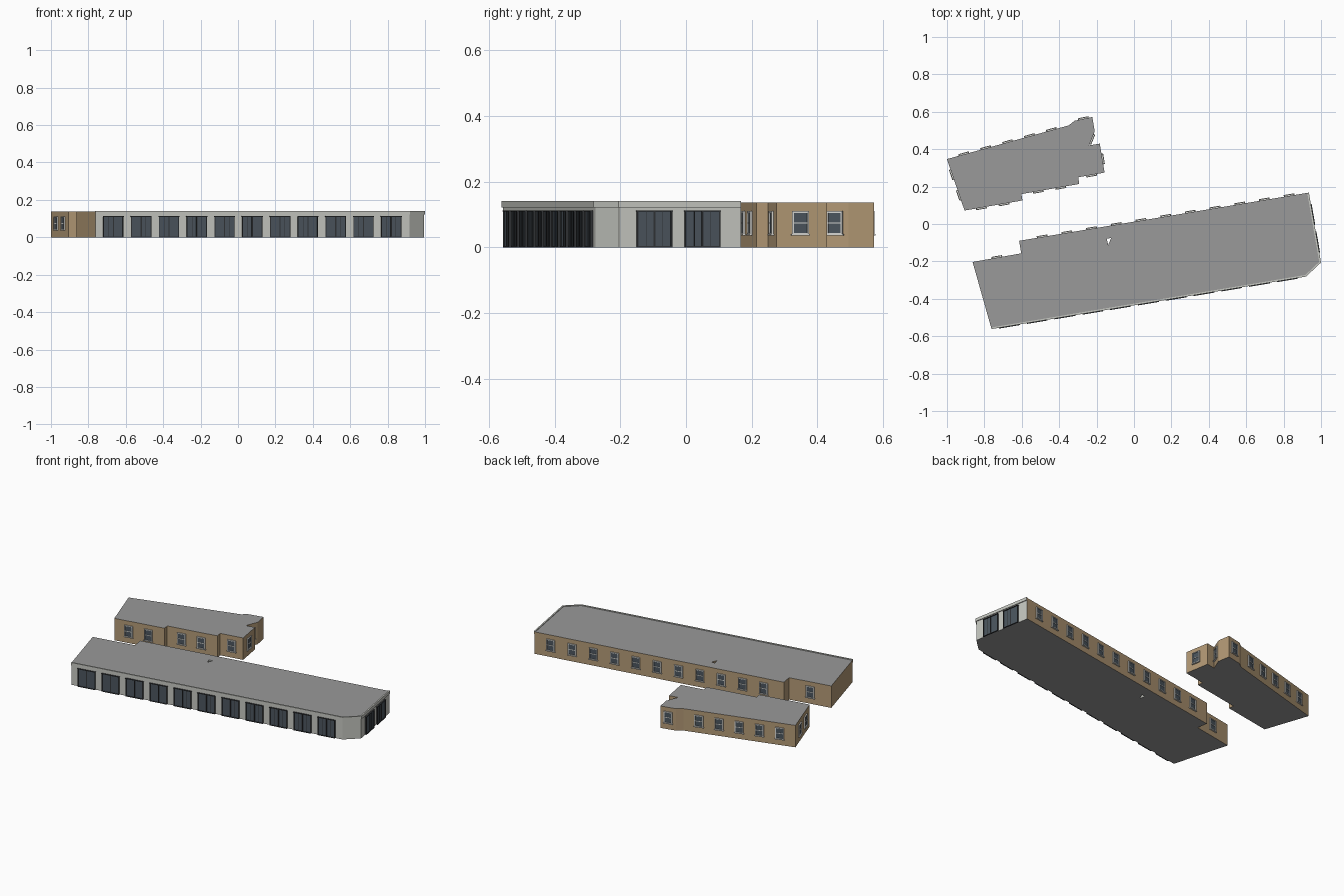
import bpy, bmesh
from mathutils import Vector, Matrix

if "Cube" in bpy.data.objects:
    bpy.data.objects.remove(bpy.data.objects["Cube"])


def material(name, rgb):
    m = bpy.data.materials.new(name)
    m.diffuse_color = (*rgb, 1)
    m.use_nodes = True
    m.node_tree.nodes["Principled BSDF"].inputs["Base Color"].default_value = m.diffuse_color
    return m


BRICK, STONE, ROOF, GLASS, DARK, WHITE = range(6)
MATS = [material("tan brick", (0.45, 0.32, 0.18)),
        material("pale stone", (0.56, 0.57, 0.53)),
        material("grey roof", (0.32, 0.32, 0.32)),
        material("blue grey glass", (0.07, 0.09, 0.11)),
        material("dark metal", (0.03, 0.033, 0.037)),
        material("white trim", (0.68, 0.68, 0.65))]


def finish(bm, name):
    me = bpy.data.meshes.new(name)
    bm.to_mesh(me)
    bm.free()
    for m in MATS:
        me.materials.append(m)
    ob = bpy.data.objects.new(name, me)
    bpy.context.collection.objects.link(ob)
    return ob


def offset(path, d):
    """Shift an open path to its left by d, with mitred corners."""
    pts = [Vector(p) for p in path]
    dirs = [(b - a).normalized() for a, b in zip(pts, pts[1:])]
    out = []
    for i, p in enumerate(pts):
        a, b = dirs[max(i - 1, 0)], dirs[min(i, len(dirs) - 1)]
        na, nb = Vector((-a.y, a.x)), Vector((-b.y, b.x))
        n = (na + nb).normalized()
        out.append(tuple(p + n * (d / n.dot(na))))
    return out


def block(name, loops, z0, z1, rule):
    """Extrude outline (first loop) with optional holes; colour by direction."""
    bm = bmesh.new()
    edges = []
    for loop in loops:
        vs = [bm.verts.new((x, y, z0)) for x, y in loop]
        edges += [bm.edges.new((vs[i], vs[(i + 1) % len(vs)])) for i in range(len(vs))]
    bmesh.ops.triangle_fill(bm, edges=edges, use_beauty=True, use_dissolve=False)
    res = bmesh.ops.extrude_face_region(bm, geom=bm.faces[:], use_keep_orig=True)
    for v in res["geom"]:
        if isinstance(v, bmesh.types.BMVert):
            v.co.z = z1
    bmesh.ops.recalc_face_normals(bm, faces=bm.faces[:])
    bm.normal_update()
    for f in bm.faces:
        f.material_index = rule(f.normal)
    return finish(bm, name)


def plate(bm, frame, u, z, w, h, depth, mat):
    """Thin box on a wall: u along wall, z centre height."""
    m = frame @ Matrix.Translation((u, -depth / 2 + 0.0005, z)) @ Matrix.Diagonal((w, depth + 0.001, h, 1))
    for v in bmesh.ops.create_cube(bm, size=1, matrix=m)["verts"]:
        for f in v.link_faces:
            f.material_index = mat


def sash(bm, fr):
    """Two-sash window with white frame and sill."""
    plate(bm, fr, 0, 0.074, 0.048, 0.070, 0.003, GLASS)
    for s in (-1, 1):
        plate(bm, fr, s * 0.0235, 0.074, 0.005, 0.072, 0.007, WHITE)
        plate(bm, fr, 0, 0.074 + s * 0.0335, 0.052, 0.005, 0.007, WHITE)
    plate(bm, fr, 0, 0.074, 0.046, 0.004, 0.005, WHITE)
    plate(bm, fr, 0, 0.038, 0.058, 0.004, 0.009, WHITE)


def shopfront(bm, fr):
    """Tall two-pane glazing in a dark frame."""
    plate(bm, fr, 0, 0.056, 0.104, 0.110, 0.004, GLASS)
    for s in (-1, 1):
        plate(bm, fr, s * 0.0525, 0.056, 0.004, 0.112, 0.008, DARK)
        plate(bm, fr, s * 0.025, 0.056, 0.0015, 0.110, 0.005, DARK)
    plate(bm, fr, 0, 0.056, 0.006, 0.110, 0.007, DARK)
    plate(bm, fr, 0, 0.111, 0.113, 0.003, 0.009, DARK)
    plate(bm, fr, 0, 0.002, 0.108, 0.004, 0.008, DARK)


def windows(name, outline, edge, fractions, kind):
    p, q = Vector(outline[edge]), Vector(outline[(edge + 1) % len(outline)])
    d = (q - p).normalized()
    bm = bmesh.new()
    for t in fractions:
        c = p.lerp(q, t)
        fr = Matrix(((d.x, -d.y, 0, c.x), (d.y, d.x, 0, c.y), (0, 0, 1, 0), (0, 0, 0, 1)))
        kind(bm, fr)
    finish(bm, name)


def row(first, last, n):
    return [first + (last - first) * i / (n - 1) for i in range(n)]


# Long building: stone on the street sides, brick elsewhere
street = [(-0.762, -0.562), (0.92, -0.281), (1.0, -0.206), (0.935, 0.168)]
main = offset(street, 0.005) + [(-0.614, -0.09), (-0.603, -0.157), (-0.863, -0.203)]
light_well = [(-0.146, -0.078), (-0.122, -0.075), (-0.138, -0.112)]


def main_rule(n):
    return ROOF if abs(n.z) > 0.5 else STONE if n.x - n.y > 0.5 else BRICK


def annex_rule(n):
    return ROOF if abs(n.z) > 0.5 else BRICK


block("main_building", [main, light_well], 0, 0.137, main_rule)
block("cornice", [street + offset(street, 0.009)[::-1]], 0.122, 0.141, lambda n: STONE)
windows("front_glazing", main, 0, row(0.057, 0.941, 11), shopfront)
windows("side_glazing", main, 2, (0.289, 0.684), shopfront)
windows("main_back_windows", main, 3, row(0.065, 0.92, 11), sash)
windows("main_back_end_window", main, 5, (0.5,), sash)

# Small brick building behind, with stepped front
annex = [(-0.906, 0.072), (-0.596, 0.126), (-0.602, 0.160), (-0.293, 0.214),
         (-0.298, 0.250), (-0.157, 0.275), (-0.183, 0.430), (-0.240, 0.420),
         (-0.210, 0.495), (-0.223, 0.572), (-0.317, 0.552), (-0.350, 0.527),
         (-1.0, 0.347)]
block("annex_building", [annex], 0, 0.137, annex_rule)
for label, edge, spots in (("front_left", 0, (0.29, 0.68)), ("front_middle", 2, (0.29, 0.68)),
                           ("front_right", 4, (0.5,)), ("east", 5, (0.47,)),
                           ("recess", 7, (0.45,)), ("back_end", 9, (0.5,)),
                           ("back", 11, row(0.14, 0.86, 5)), ("west", 12, (0.3, 0.7))):
    windows("annex_" + label + "_windows", annex, edge, spots, sash)
